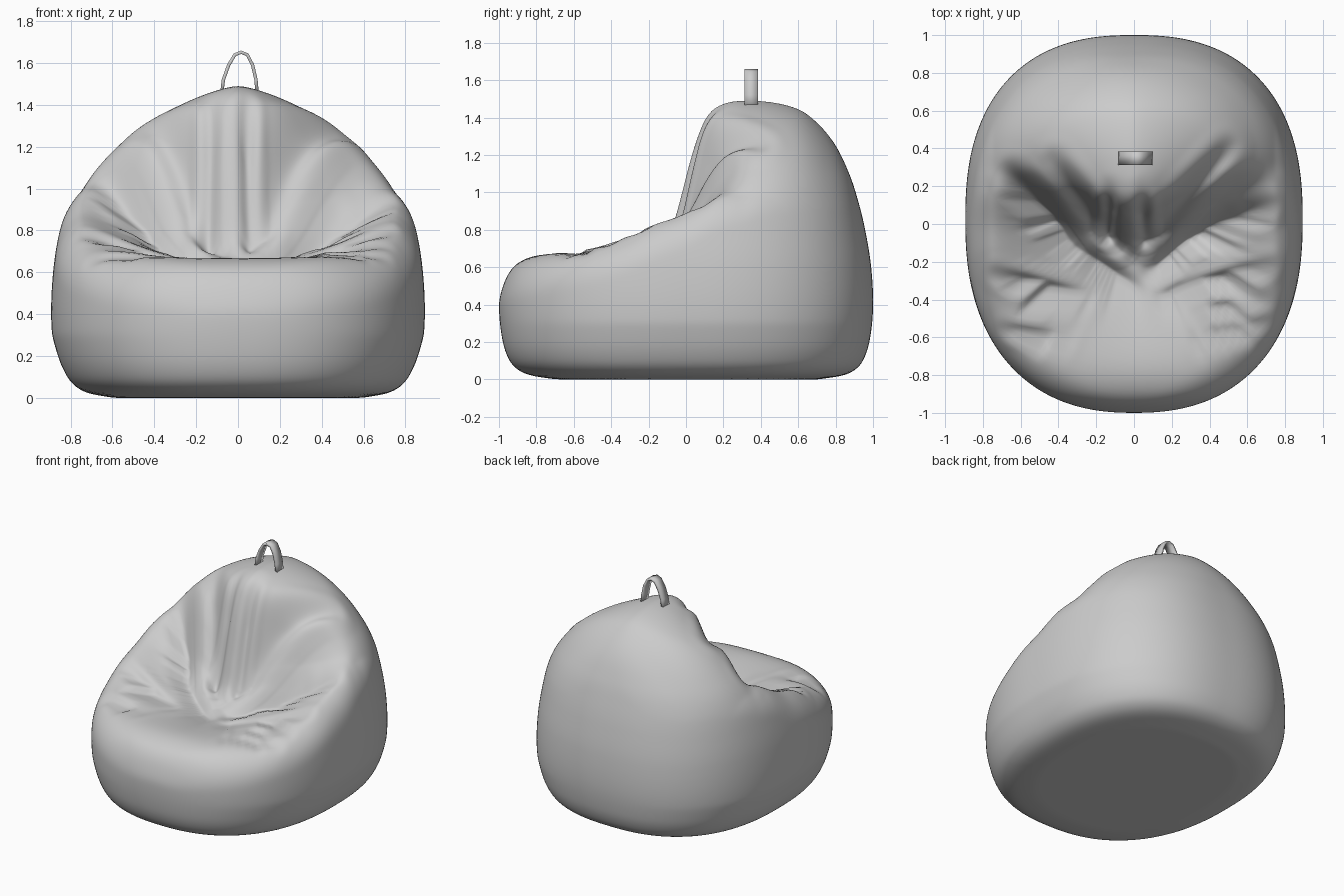
import bpy, bmesh, math
from mathutils import Vector

if "Cube" in bpy.data.objects:
    bpy.data.objects.remove(bpy.data.objects["Cube"])

# Profiles: wall scale by height, top height by y along the middle and along the arms
WALL = [(0, .7), (.02, .83), (.05, .9), (.1, .945), (.2, .98), (.38, 1), (.6, .99), (.8, .957),
        (.95, .92), (1.1, .87), (1.3, .77), (1.5, .6)]
MIDDLE = [(-1.05, .35), (-1, .47), (-.95, .57), (-.88, .635), (-.75, .67), (-.55, .65), (-.35, .615),
          (-.2, .64), (-.1, .73), (-.04, .9), (.04, 1.2), (.1, 1.38), (.17, 1.46), (.3, 1.49),
          (.5, 1.475), (.65, 1.42), (.8, 1.29), (.9, 1.12), (1, .85)]
ARMS = [(-1.05, .37), (-1, .48), (-.9, .6), (-.75, .67), (-.5, .72), (-.35, .76), (-.17, .83),
        (0, .89), (.2, 1.01), (.4, 1.12), (.6, 1.12), (.8, 1.0), (1, .8)]
# Fabric creases seen from above: x0, y0, x1, y1, width, depth
CREASES = [(-.65, .27, -.33, -.12, .05, .1), (-.33, -.12, 0, -.35, .045, .05),
           (.06, -.08, .5, .4, .05, .1), (-.1, -.1, -.42, .33, .05, .1),
           (.1, -.25, .48, .05, .045, .06), (.15, -.4, .7, -.22, .04, .055),
           (.32, -.62, .68, -.52, .035, .045), (.32, -.48, .68, -.4, .035, .04),
           (-.25, -.4, -.72, -.27, .04, .05), (-.35, -.62, -.68, -.56, .035, .045),
           (-.13, -.06, -.13, .2, .035, .12), (.05, -.07, .04, .2, .035, .12),
           (.3, -.1, .72, .1, .045, .05)]


def with_slopes(table):
    # Slopes at each point so the profile is read as a smooth curve
    n = len(table) - 1
    out = []
    for i, (t, v) in enumerate(table):
        (a, va), (b, vb) = table[max(i - 1, 0)], table[min(i + 1, n)]
        out.append((t, v, (vb - va) / (b - a)))
    return out


WALL, MIDDLE, ARMS = map(with_slopes, (WALL, MIDDLE, ARMS))


def sample(table, t):
    if t <= table[0][0]:
        return table[0][1]
    for (a, va, ma), (b, vb, mb) in zip(table, table[1:]):
        if t <= b:
            w = b - a
            s = (t - a) / w
            u = 1 - s
            return (va * (1 + 2 * s) * u * u + vb * (1 + 2 * u) * s * s
                    + w * s * u * (ma * u - mb * s))
    return table[-1][1]


def ramp(t):
    t = min(1, max(0, t))
    return t * t * (3 - 2 * t)


def creases(x, y):
    total = 0
    for x0, y0, x1, y1, w, d in CREASES:
        dx, dy = x1 - x0, y1 - y0
        t = ((x - x0) * dx + (y - y0) * dy) / (dx * dx + dy * dy)
        t = min(1, max(0, t))
        r = ((x - x0 - t * dx) ** 2 + (y - y0 - t * dy) ** 2) / (w * w)
        if r < 8:
            swell = math.sin(math.pi * (.08 + .84 * t))
            total += d * swell * (math.exp(-r) - .3 * math.exp(-(math.sqrt(r) - 1.7) ** 2))
    return total


def field(x, y, z):
    # Negative inside the bag: rounded plan outline joined softly to the sagging top
    if z < 0:
        return -z
    depth, n = (.98, 2.45) if y > .02 else (1.02, 2.35)
    half = .893 * (1 - .05 * max(0, (.3 - z) / .3))
    q = ((abs(x) / half) ** n + (abs(y - .02) / depth) ** n) ** (1 / n)
    wall = (q / sample(WALL, z) - 1) * .9
    # the backrest bulges forward in the middle and recedes towards both sides
    fade = min(1, max(0, (.75 - y) / .5)) * ramp((y + .65) / .4)
    recede = min(.24, .4 * (math.sqrt(x * x + .01) - .1)) * fade
    blend = min(1.1, (abs(x) / .7) ** 1.5)
    top = sample(MIDDLE, y - recede) * (1 - blend) + sample(ARMS, y) * blend
    lid = z - top
    if z > .5 and abs(lid) < .3 and -.8 < y < .55:
        lid += creases(x, y) * min(1, max(.1, (1.48 - top) / .25))
    # wider rounding over the arms than over the middle
    k = .07 + .15 * ramp(abs(x) / .65)
    h = max(k - abs(wall - lid), 0) / k
    return max(wall, lid) + h * h * k / 4


# Bean bag body: a fine sphere pushed out to the field surface
bm = bmesh.new()
bmesh.ops.create_icosphere(bm, subdivisions=7, radius=1)
centre = Vector((0, .17, .4))
for v in bm.verts:
    d = v.co.normalized()
    lo, hi = .1, 1.8
    for _ in range(13):
        mid = (lo + hi) / 2
        p = centre + d * mid
        if field(p.x, p.y, p.z) < 0:
            lo = mid
        else:
            hi = mid
    v.co = centre + d * lo
for f in bm.faces:
    f.smooth = True
mesh = bpy.data.meshes.new("bag_body")
bm.to_mesh(mesh)
bm.free()
body = bpy.data.objects.new("bag_body", mesh)
bpy.context.collection.objects.link(body)
relax = body.modifiers.new("relax", 'SMOOTH')
relax.factor = .5
relax.iterations = 5

# Carry handle: a bent fabric strap
path = [(-.078, 1.45), (-.07, 1.52), (-.045, 1.59), (-.015, 1.64), (.015, 1.652),
        (.045, 1.64), (.07, 1.59), (.086, 1.52), (.092, 1.45)]
bm = bmesh.new()
rows = [[bm.verts.new((x, y, z)) for y in (.312, .385)] for x, z in path]
for a, b in zip(rows, rows[1:]):
    bm.faces.new((a[0], a[1], b[1], b[0])).smooth = True
bmesh.ops.recalc_face_normals(bm, faces=bm.faces)
mesh = bpy.data.meshes.new("carry_handle")
bm.to_mesh(mesh)
bm.free()
strap = bpy.data.objects.new("carry_handle", mesh)
bpy.context.collection.objects.link(strap)
thick = strap.modifiers.new("thickness", 'SOLIDIFY')
thick.thickness = .016
thick.offset = 0
bpy.context.view_layer.objects.active = strap
strap.select_set(True)
bpy.ops.object.shade_smooth_by_angle(angle=math.radians(40))
